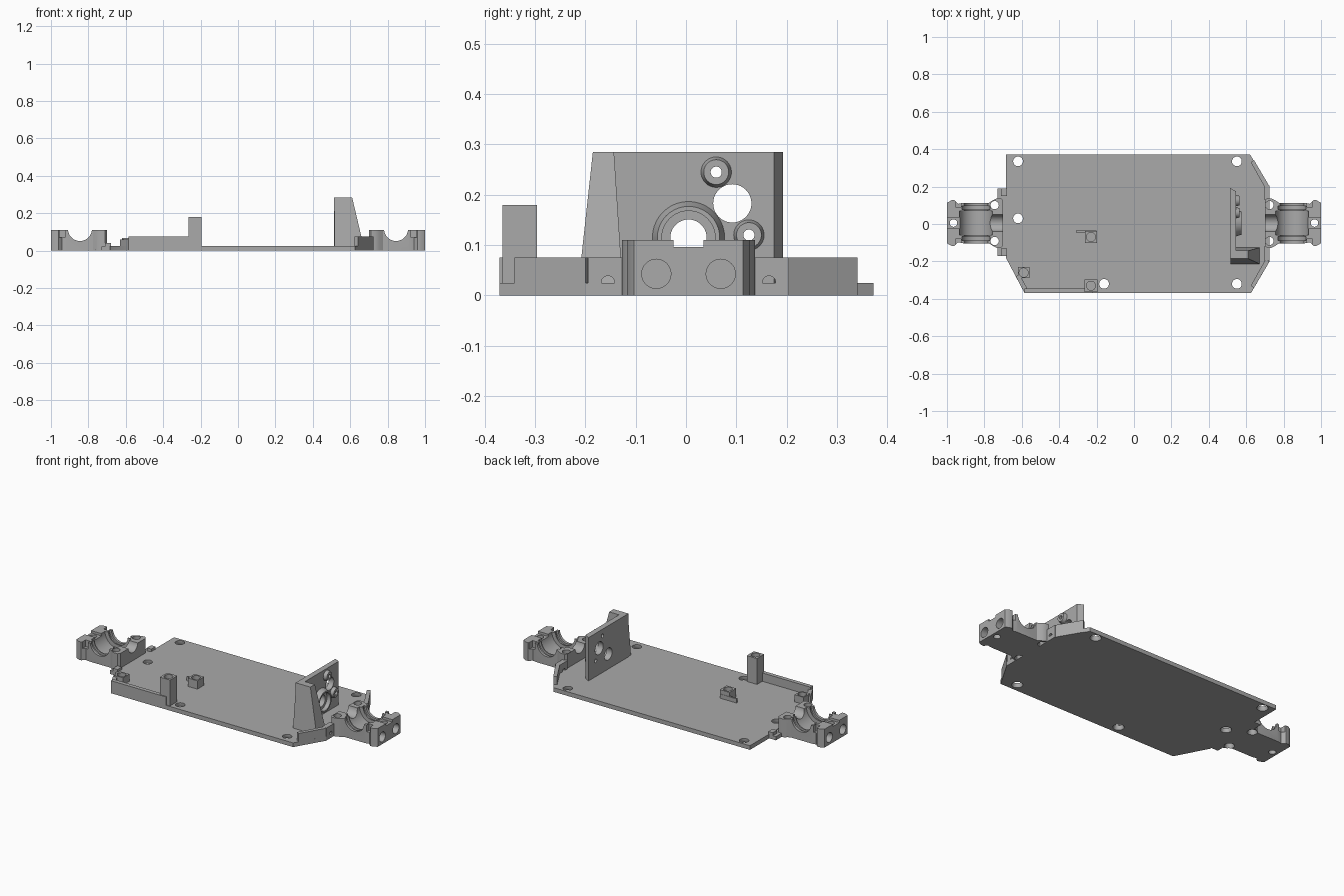
import bpy, bmesh, math
from mathutils import Vector, Matrix

if "Cube" in bpy.data.objects:
    bpy.data.objects.remove(bpy.data.objects["Cube"])

grey = bpy.data.materials.new("grey_plastic")
grey.use_nodes = True
colour = (0.4, 0.4, 0.4, 1)
grey.diffuse_color = colour
grey.node_tree.nodes["Principled BSDF"].inputs["Base Color"].default_value = colour

CY = 0.005  # drive line offset
AXES = {"X": Matrix.Rotation(math.pi / 2, 4, "Y"),
        "Y": Matrix.Rotation(math.pi / 2, 4, "X"),
        "Z": Matrix.Identity(4)}


def finish(name, bm):
    bmesh.ops.recalc_face_normals(bm, faces=bm.faces)
    mesh = bpy.data.meshes.new(name)
    bm.to_mesh(mesh)
    bm.free()
    mesh.materials.append(grey)
    ob = bpy.data.objects.new(name, mesh)
    bpy.context.collection.objects.link(ob)
    return ob


def loft(name, low, high, z0, z1):
    """Solid between two outlines with equal point counts."""
    bm = bmesh.new()
    a = [bm.verts.new((x, y, z0)) for x, y in low]
    b = [bm.verts.new((x, y, z1)) for x, y in high]
    bm.faces.new(a)
    bm.faces.new(b)
    for i in range(len(a)):
        j = (i + 1) % len(a)
        bm.faces.new((a[i], a[j], b[j], b[i]))
    return finish(name, bm)


def prism(name, outline, z0, z1):
    return loft(name, outline, outline, z0, z1)


def box(name, x0, x1, y0, y1, z0, z1):
    return prism(name, [(x0, y0), (x1, y0), (x1, y1), (x0, y1)], z0, z1)


def rod(name, centre, r, length, axis="Z", r2=None, seg=40):
    bm = bmesh.new()
    bmesh.ops.create_cone(bm, cap_ends=True, segments=seg, radius1=r,
                          radius2=r if r2 is None else r2, depth=length,
                          matrix=Matrix.Translation(Vector(centre)) @ AXES[axis])
    return finish(name, bm)


def combine(body, tools, operation="DIFFERENCE"):
    for tool in tools:
        mod = body.modifiers.new("cut", "BOOLEAN")
        mod.operation = operation
        mod.solver = "EXACT"
        mod.object = tool
        bpy.context.view_layer.objects.active = body
        bpy.ops.object.modifier_apply(modifier=mod.name)
        bpy.data.objects.remove(tool)


def smooth(ob):
    bpy.ops.object.select_all(action="DESELECT")
    ob.select_set(True)
    bpy.context.view_layer.objects.active = ob
    bpy.ops.object.shade_smooth_by_angle(angle=math.radians(30))


# Floor plate with countersunk screw holes
floor = prism("floor_plate", [(-0.685, 0.372), (0.62, 0.372), (0.725, 0.2), (0.725, -0.2),
                              (0.625, -0.37), (-0.585, -0.37), (-0.685, -0.18)], 0, 0.025)
for x, y in [(-0.62, 0.335), (0.55, 0.335), (-0.62, 0.03), (-0.16, -0.32), (0.55, -0.32)]:
    combine(floor, [rod("hole", (x, y, 0.01), 0.026, 0.1),
                    rod("sink", (x, y, 0), 0.036, 0.02, r2=0.026)])
smooth(floor)


# Axle housings at both ends
def housing(name, s, hole_x):
    half = [(0.70, 0.12), (0.71, 0.132), (0.735, 0.132), (0.755, 0.122), (0.775, 0.108),
            (0.915, 0.108), (0.94, 0.103), (0.96, 0.122), (0.975, 0.122), (1.0, 0.108)]
    outline = [(s * x, CY + y) for x, y in half]
    outline += [(s * x, CY - y) for x, y in reversed(half)]
    body = prism(name, outline, 0, 0.11)
    cx = s * 0.845
    cuts = [rod("gear_space", (cx, CY, 0.115), 0.088, 0.13, "Y", seg=56),
            rod("axle_bore", (cx, CY, 0.115), 0.064, 0.4, "Y", seg=48),
            rod("shaft_bore", (s * 0.74, CY, 0.115), 0.045, 0.16, "X"),
            box("end_notch", *sorted((s * 0.91, s * 1.05)), CY - 0.03, CY + 0.03, 0.096, 0.2),
            rod("end_screw", (s * 0.965, CY, 0.05), 0.02, 0.3)]
    for side in (-1, 1):
        y = CY + side * 0.096
        cuts += [rod("bearing_seat", (cx, CY + side * 0.082, 0.115), 0.076, 0.02, "Y", seg=48),
                 rod("flange_screw", (hole_x, y, 0.05), 0.022, 0.3),
                 rod("flange_sink", (hole_x, y, 0), 0.034, 0.024, r2=0.022 if s else 0),
                 rod("bumper_socket", (s, CY + side * 0.064, 0.043), 0.029, 0.08, "X"),
                 # scooped step beside the bearing
                 box("shoulder", *sorted((s * 0.925, s * 0.955)),
                     *sorted((CY + side * 0.085, CY + side * 0.2)), 0.07, 0.2)]
    combine(body, cuts)
    smooth(body)


housing("left_axle_housing", 1, 0.724)
housing("right_axle_housing", -1, -0.745)

# Wings joining the left housing to the floor, with screw holes
for side in (-1, 1):
    wing = box("housing_wing", 0.695, 0.725, *sorted((CY + side * 0.125, CY + side * 0.2)), 0, 0.075)
    combine(wing, [rod("wing_screw", (0.71, CY + side * 0.16, 0.026), 0.013, 0.1, "X", seg=24)])
    smooth(wing)
    # Angled corner walls
    prism("corner_wall", [(0.725, side * 0.2), (0.642, side * 0.341),
                          (0.624, side * 0.33), (0.703, side * 0.19)], 0, 0.075)

# Joining bar behind the right housing
bar = box("right_housing_bar", -0.73, -0.68, -0.17, 0.19, 0, 0.022)
combine(bar, [rod("bar_hole", (-0.745, CY + k * 0.096, 0), 0.034, 0.2) for k in (-1, 1)])
for y in (-0.15, 0.17):
    box("bar_stop", -0.71, -0.68, y - 0.02, y + 0.02, 0, 0.04)

# Side wall and servo posts
box("side_wall", -0.585, -0.22, -0.37, -0.346, 0, 0.075)
prism("side_wall_return", [(-0.585, -0.37), (-0.632, -0.28), (-0.612, -0.27), (-0.565, -0.355)], 0, 0.06)


def post(name, x, y, w, top):
    ob = box(name, x - w, x + w, y - w, y + w, 0.01, top)
    combine(ob, [rod("post_hole", (x, y, top), 0.024, 0.05)])
    smooth(ob)


post("tall_post", -0.23, -0.33, 0.034, 0.18)
post("small_post", -0.23, -0.07, 0.032, 0.075)
post("corner_post", -0.59, -0.26, 0.03, 0.068)
box("small_post_rib", -0.31, -0.2, -0.046, -0.036, 0.01, 0.05)

# Motor mount with bosses and bores
mount = prism("motor_mount", [(0.512, 0.193), (0.545, 0.175), (0.545, -0.185), (0.512, -0.185)], 0.01, 0.285)
bores = [(0.06, 0.245, 0.033, 0.011), (0.125, 0.12, 0.033, 0.011)]
combine(mount, [rod("boss", (0.55, y, z), r, 0.03, "X", r2=r * 0.75) for y, z, r, h in bores]
        + [rod("shaft_boss", (0.555, CY, 0.115), 0.075, 0.04, "X", r2=0.062)], "UNION")
combine(mount, [rod("bore", (0.54, y, z), h, 0.2, "X") for y, z, r, h in bores]
        + [rod("gear_bore", (0.54, 0.092, 0.183), 0.038, 0.2, "X"),
           rod("shaft_seat", (0.575, CY, 0.115), 0.053, 0.05, "X"),
           rod("shaft_hole", (0.54, CY, 0.115), 0.036, 0.2, "X")])
smooth(mount)

# Tapered gusset bracing the motor mount
loft("mount_gusset", [(0.515, -0.215), (0.675, -0.215), (0.675, -0.125), (0.515, -0.125)],
     [(0.515, -0.185), (0.61, -0.185), (0.61, -0.143), (0.515, -0.143)], 0.01, 0.285)
